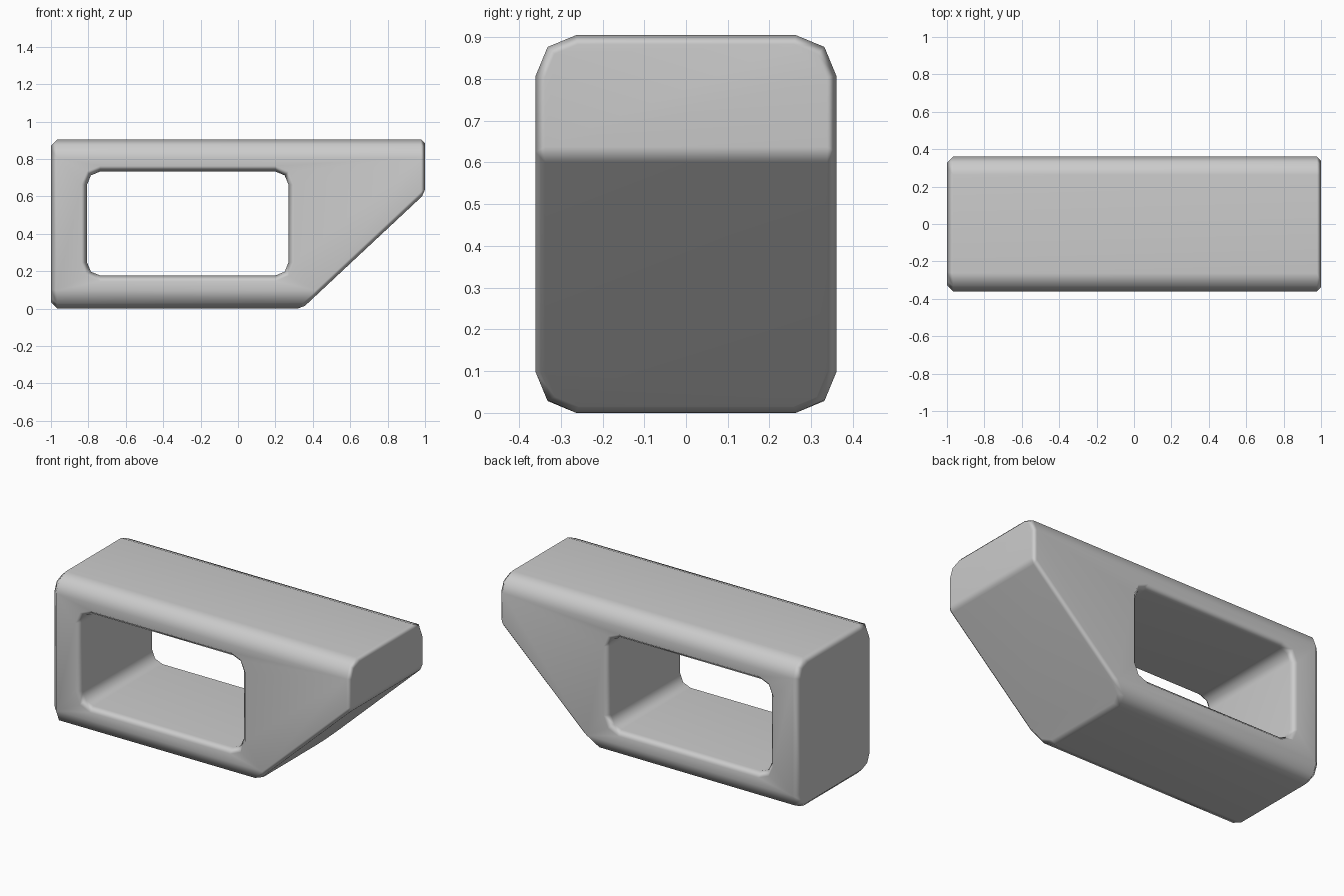
import bpy, bmesh
from math import cos, sin, pi
from mathutils import Vector

cube = bpy.data.objects.get("Cube")
if cube:
    bpy.data.objects.remove(cube, do_unlink=True)

gray = bpy.data.materials.new("light gray")
gray.use_nodes = True
gray.diffuse_color = (0.6, 0.6, 0.6, 1)
gray.node_tree.nodes["Principled BSDF"].inputs["Base Color"].default_value = (0.6, 0.6, 0.6, 1)


def rounded_rect(u0, u1, v0, v1, r):
    """Rectangle outline whose corners are rounded in two segments."""
    pts = []
    corners = [(u1 - r, v1 - r), (u0 + r, v1 - r), (u0 + r, v0 + r), (u1 - r, v0 + r)]
    for q, (u, v) in enumerate(corners):
        for k in range(3):
            a = (q + k / 2) * pi / 2
            pts.append((u + r * cos(a), v + r * sin(a)))
    return pts


def loft(bm, rings):
    """Skin closed rings in order and cap both ends."""
    loops = [[bm.verts.new(p) for p in ring] for ring in rings]
    n = len(loops[0])
    for a, b in zip(loops, loops[1:]):
        for i in range(n):
            j = (i + 1) % n
            bm.faces.new((a[i], a[j], b[j], b[i]))
    bm.faces.new(loops[0])
    bm.faces.new(loops[-1])
    bmesh.ops.recalc_face_normals(bm, faces=bm.faces)


def chamfer_face(bm, direction, width):
    """Chamfer the border of the face looking in the given direction."""
    bm.normal_update()
    face = max(bm.faces, key=lambda f: f.normal.dot(direction))
    bmesh.ops.bevel(bm, geom=list(face.edges), offset=width, segments=1,
                    affect='EDGES', clamp_overlap=True)


def make_object(name, bm):
    mesh = bpy.data.meshes.new(name)
    bm.to_mesh(mesh)
    bm.free()
    obj = bpy.data.objects.new(name, mesh)
    bpy.context.collection.objects.link(obj)
    mesh.materials.append(gray)
    return obj


# Block with rounded long edges and a slanted underside at one end
HALF, TOP = 0.36, 0.905
bm = bmesh.new()
section = rounded_rect(-HALF, HALF, 0, TOP, 0.097)
loft(bm, [[(x, y, z) for y, z in section] for x in (-1, 1)])
slope = Vector((0.935, 0, -1)).normalized()
cut = bmesh.ops.bisect_plane(bm, geom=bm.verts[:] + bm.edges[:] + bm.faces[:],
                             plane_co=(0.342, 0, 0), plane_no=slope, clear_outer=True)
rim = [e for e in cut["geom_cut"] if isinstance(e, bmesh.types.BMEdge)]
bmesh.ops.holes_fill(bm, edges=rim, sides=0)
bmesh.ops.recalc_face_normals(bm, faces=bm.faces)

# Chamfered ends and slope
bm.normal_update()
faces = [max(bm.faces, key=lambda f: f.normal.dot(d)) for d in (Vector((1, 0, 0)), slope)]
bmesh.ops.bevel(bm, geom=list({e for f in faces for e in f.edges}), offset=0.022,
                segments=1, affect='EDGES', clamp_overlap=True)
chamfer_face(bm, Vector((-1, 0, 0)), 0.033)
body = make_object("body", bm)

# Window cutter that flares where it meets the front and back
bm = bmesh.new()
rings = []
for y, grow in ((-0.42, 0.09), (-0.33, 0), (0.33, 0), (0.42, 0.09)):
    outline = rounded_rect(-0.807 - grow, 0.27 + grow, 0.177 - grow, 0.733 + grow, 0.07 + grow)
    rings.append([(x, y, z) for x, z in outline])
loft(bm, rings)
cutter = make_object("window_cutter", bm)
cutter.hide_render = True

# Cut the window, then drop the cutter
boolean = body.modifiers.new("window", 'BOOLEAN')
boolean.operation = 'DIFFERENCE'
boolean.solver = 'EXACT'
boolean.object = cutter
bpy.ops.object.select_all(action='DESELECT')
body.select_set(True)
bpy.context.view_layer.objects.active = body
bpy.ops.object.modifier_apply(modifier=boolean.name)
bpy.data.objects.remove(cutter, do_unlink=True)

# Soft shading that keeps the large faces flat
bpy.ops.object.shade_smooth()
weighted = body.modifiers.new("weighted_normals", 'WEIGHTED_NORMAL')
weighted.keep_sharp = True
